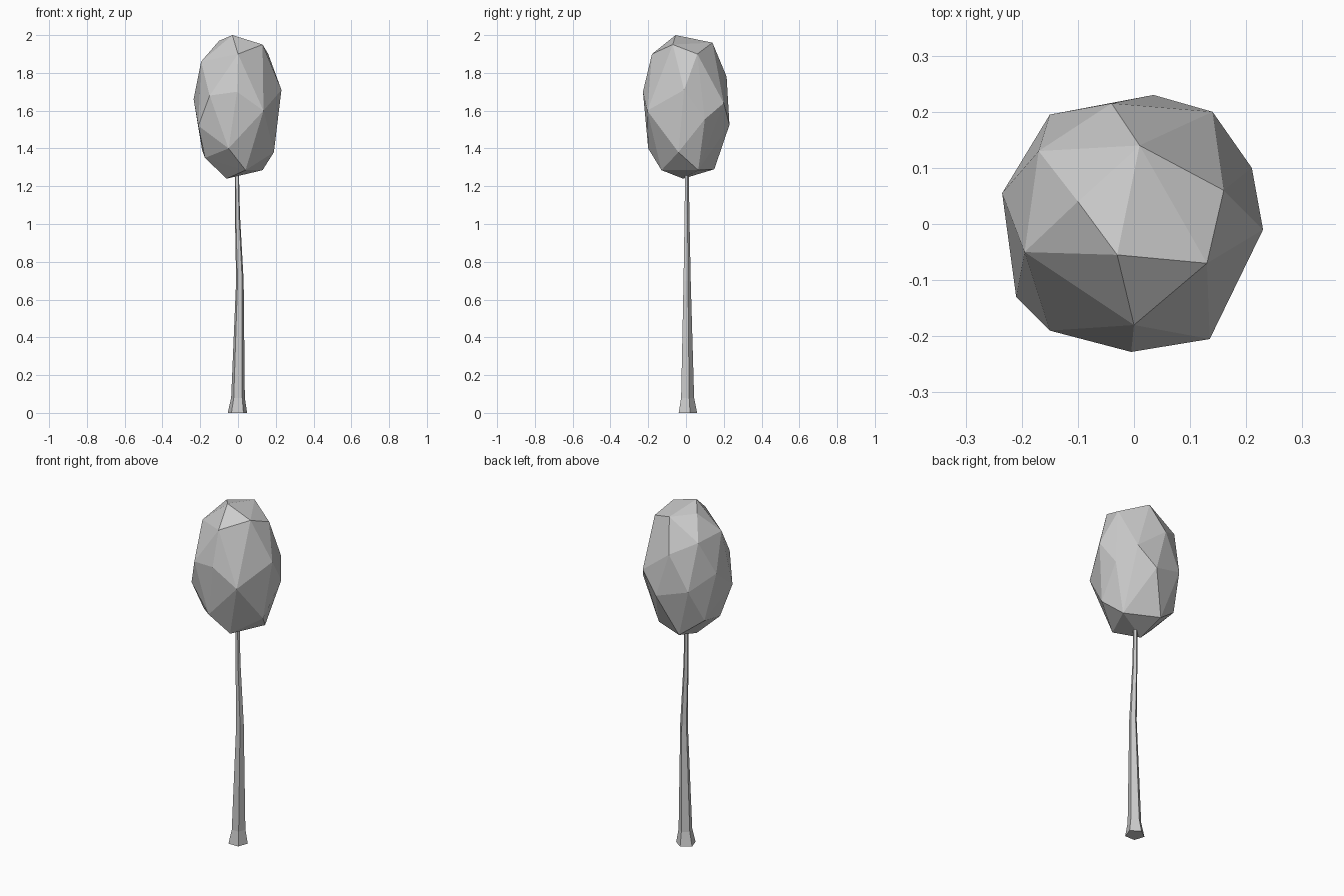
import bpy
import bmesh
from math import cos, sin, pi

default = bpy.data.objects.get("Cube")
if default:
    bpy.data.objects.remove(default)

grey = bpy.data.materials.new("plain grey")
grey.use_nodes = True
color = (0.6, 0.6, 0.6, 1)
grey.diffuse_color = color
grey.node_tree.nodes["Principled BSDF"].inputs["Base Color"].default_value = color


def make_object(name, bm):
    bmesh.ops.recalc_face_normals(bm, faces=bm.faces)
    mesh = bpy.data.meshes.new(name)
    bm.to_mesh(mesh)
    bm.free()
    mesh.materials.append(grey)
    obj = bpy.data.objects.new(name, mesh)
    bpy.context.collection.objects.link(obj)
    return obj


# Trunk: five-sided tapering rings that flare at the foot and lean at mid height
def build_trunk(rings, sides=5):
    bm = bmesh.new()
    loops = []
    for x, y, z, r in rings:
        angles = [pi / 2 + 2 * pi * i / sides for i in range(sides)]
        loops.append([bm.verts.new((x + r * cos(a), y + r * sin(a), z)) for a in angles])
    for low, high in zip(loops, loops[1:]):
        for i in range(sides):
            j = (i + 1) % sides
            bm.faces.new((low[i], low[j], high[j], high[i]))
    bm.faces.new(loops[0][::-1])
    bm.faces.new(loops[-1])
    return make_object("trunk", bm)


build_trunk([
    (-.003, .005, 0, .054),
    (0, .005, .08, .038),
    (.01, .004, .7, .021),
    (-.003, .004, 1.05, .014),
    (-.006, .004, 1.3, .011),
])

# Crown: irregular faceted hull, listed as rings from top to bottom
crown_rings = [
    # cap
    [(.01, .14, 1.96), (-.10, .04, 1.97), (-.03, -.055, 2), (.13, -.07, 1.95), (.16, .06, 1.9)],
    # shoulder
    [(-.17, .13, 1.85), (-.195, -.05, 1.86), (0, -.18, 1.9), (-.04, .215, 1.78)],
    # waist
    [(.23, -.01, 1.71), (.135, -.205, 1.6), (-.005, -.228, 1.7), (-.15, -.19, 1.68),
     (-.21, -.13, 1.52), (-.235, .055, 1.66), (-.15, .195, 1.58), (.035, .23, 1.525),
     (.14, .2, 1.64), (.21, .1, 1.555)],
    # underside
    [(-.05, -.2, 1.4), (.19, -.04, 1.38), (-.19, .1, 1.39), (-.175, -.065, 1.35),
     (.04, -.13, 1.285), (.13, .065, 1.285), (-.06, .15, 1.29), (-.06, -.015, 1.24)],
]
bm = bmesh.new()
for ring in crown_rings:
    for point in ring:
        bm.verts.new(point)
bmesh.ops.convex_hull(bm, input=bm.verts)
bmesh.ops.delete(bm, geom=[v for v in bm.verts if not v.link_faces], context='VERTS')
make_object("crown", bm)
